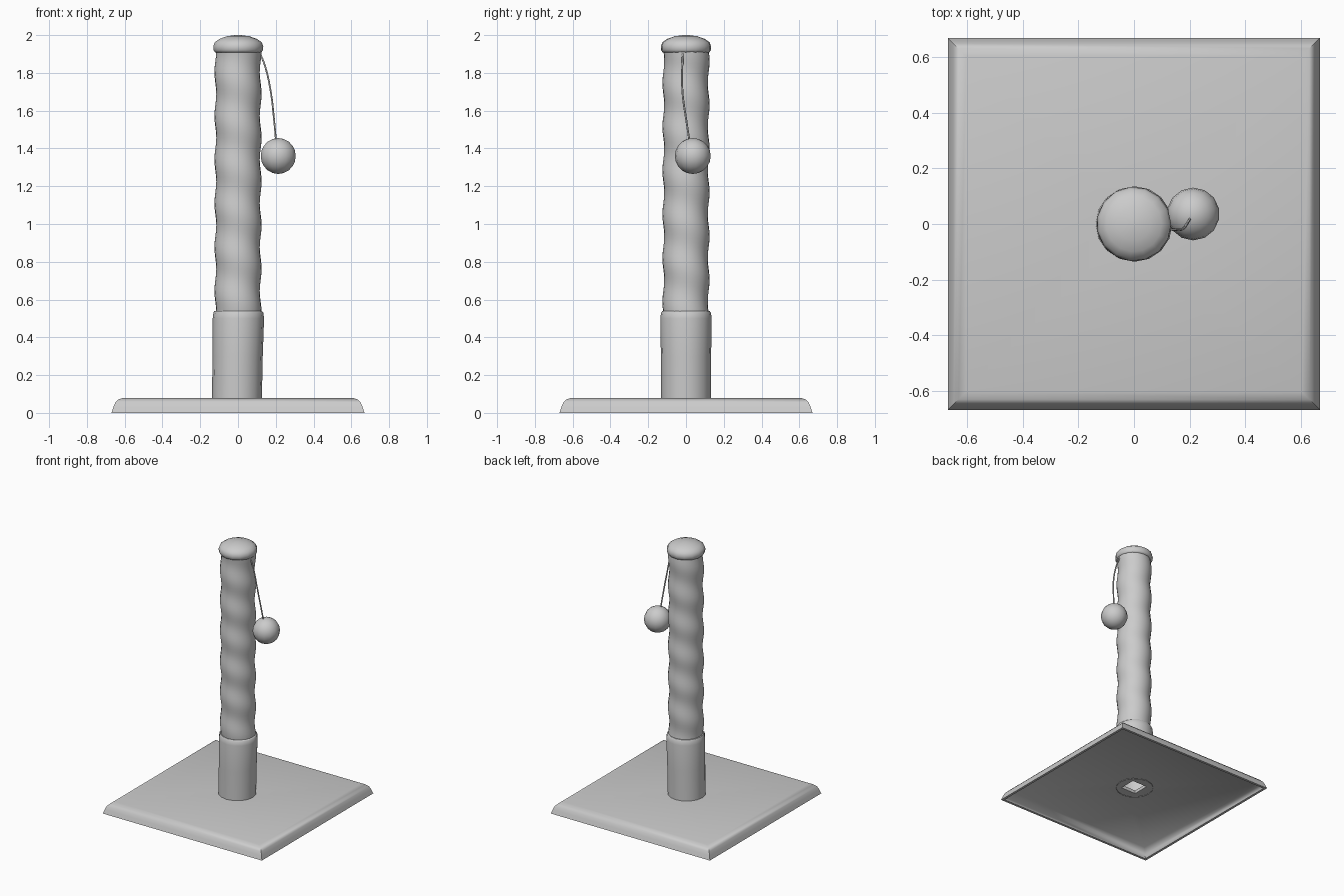
import bpy, bmesh
from math import sin, cos, pi, tau, radians

if "Cube" in bpy.data.objects:
    bpy.data.objects.remove(bpy.data.objects["Cube"])


def finish(ob, angle):
    bpy.ops.object.select_all(action='DESELECT')
    ob.select_set(True)
    bpy.context.view_layer.objects.active = ob
    bpy.ops.object.shade_smooth_by_angle(angle=radians(angle))


def skin(name, rings, closed=False, cap_end=False, angle=50):
    """Bridge a list of equal-length point rings into one mesh object."""
    bm = bmesh.new()
    loops = [[bm.verts.new(p) for p in ring] for ring in rings]
    pairs = list(zip(loops, loops[1:]))
    if closed:
        pairs.append((loops[-1], loops[0]))
    n = len(loops[0])
    for a, b in pairs:
        for i in range(n):
            j = (i + 1) % n
            bm.faces.new((a[i], a[j], b[j], b[i]))
    if cap_end:
        bm.faces.new(loops[-1])
    bmesh.ops.recalc_face_normals(bm, faces=bm.faces)
    me = bpy.data.meshes.new(name)
    bm.to_mesh(me)
    bm.free()
    ob = bpy.data.objects.new(name, me)
    bpy.context.collection.objects.link(ob)
    finish(ob, angle)
    return ob


def square(h, z):
    return [(-h, -h, z), (h, -h, z), (h, h, z), (-h, h, z)]


def circle(r, z, n=14, x=0.0, y=0.0):
    return [(x + r * cos(tau * i / n), y + r * sin(tau * i / n), z) for i in range(n)]


# Base: hollow square shell with rounded rim and a square hole under the post
profile = [(0.063, 0.08), (0.605, 0.08), (0.632, 0.072), (0.65, 0.054), (0.66, 0.03),
           (0.67, 0.0), (0.652, 0.0), (0.64, 0.03), (0.605, 0.056), (0.063, 0.056)]
skin("base", [square(h, z) for h, z in profile], closed=True, angle=60)

# Lower sleeve: slightly leaning fabric tube that tucks in at the top
sleeve = [(0.132, 0.052, -0.006), (0.133, 0.3, -0.002), (0.136, 0.5, 0.002),
          (0.132, 0.53, 0.002), (0.125, 0.54, 0.0), (0.112, 0.54, 0.0)]
skin("post_sleeve", [circle(r, z, 16, x) for r, z, x in sleeve])

# Rope-wrapped post: shallow spiral swelling along the height
z0, z1, turns, rows, sides = 0.53, 1.92, 6, 60, 24
rope = []
for k in range(rows + 1):
    z = z0 + (z1 - z0) * k / rows
    ring = []
    for i in range(sides):
        a = tau * i / sides
        r = 0.12 + 0.005 * cos(a + tau * turns * k / rows)
        ring.append((r * cos(a), r * sin(a), z))
    rope.append(ring)
skin("rope_post", rope, angle=60)

# Domed cap
cap = [(0.105, 1.908), (0.124, 1.908), (0.132, 1.92), (0.134, 1.94), (0.126, 1.962),
       (0.1, 1.98), (0.06, 1.994), (0.015, 2.0)]
skin("top_cap", [circle(r, z, 15) for r, z in cap], cap_end=True, angle=60)

# Hanging string
cu = bpy.data.curves.new("string", 'CURVE')
cu.dimensions = '3D'
cu.bevel_depth = 0.005
cu.bevel_resolution = 1
cu.resolution_u = 4
cu.use_fill_caps = True
pts = [(0.108, -0.015, 1.925), (0.145, -0.02, 1.83), (0.175, -0.018, 1.69),
       (0.19, 0.0, 1.56), (0.202, 0.02, 1.43)]
sp = cu.splines.new('BEZIER')
sp.bezier_points.add(len(pts) - 1)
for bp, p in zip(sp.bezier_points, pts):
    bp.co = p
    bp.handle_left_type = bp.handle_right_type = 'AUTO'
string = bpy.data.objects.new("string", cu)
bpy.context.collection.objects.link(string)

# Toy ball
bpy.ops.mesh.primitive_uv_sphere_add(segments=14, ring_count=10, radius=0.095,
                                     location=(0.213, 0.036, 1.36))
ball = bpy.context.object
ball.name = "toy_ball"
finish(ball, 60)
